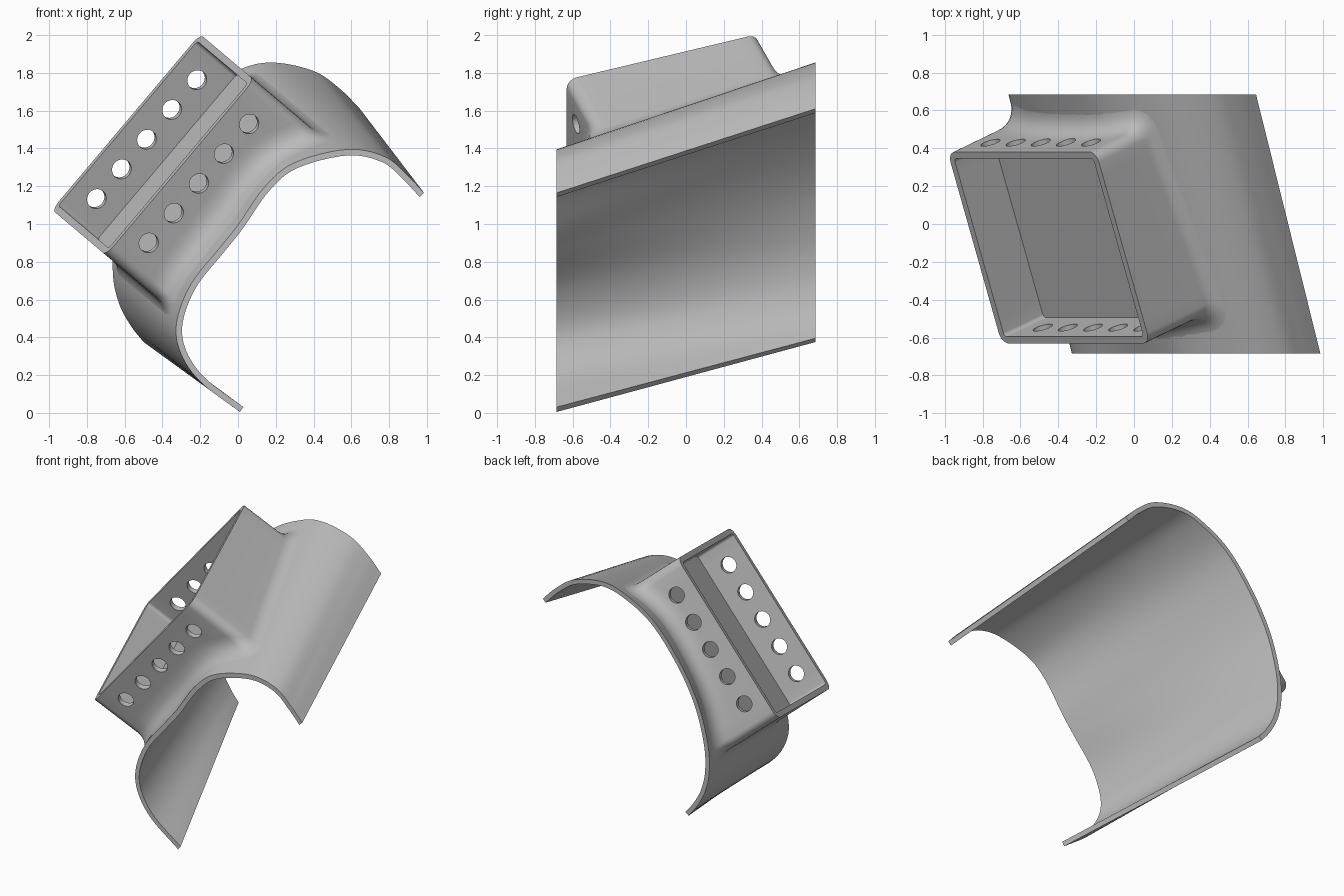
import bpy, bmesh, math
from mathutils import Vector
from mathutils.bvhtree import BVHTree

if "Cube" in bpy.data.objects:
    bpy.data.objects.remove(bpy.data.objects["Cube"])

grey = bpy.data.materials.new("plain_grey")
grey.use_nodes = True
grey.diffuse_color = (0.5, 0.5, 0.5, 1)
grey.node_tree.nodes["Principled BSDF"].inputs["Base Color"].default_value = (0.5, 0.5, 0.5, 1)


def make(name, bm):
    bmesh.ops.recalc_face_normals(bm, faces=bm.faces)
    mesh = bpy.data.meshes.new(name)
    bm.to_mesh(mesh)
    bm.free()
    mesh.materials.append(grey)
    obj = bpy.data.objects.new(name, mesh)
    bpy.context.collection.objects.link(obj)
    return obj


def smooth(obj, degrees):
    bpy.ops.object.select_all(action='DESELECT')
    bpy.context.view_layer.objects.active = obj
    obj.select_set(True)
    bpy.ops.object.shade_smooth_by_angle(angle=math.radians(degrees))


def spline(points, steps=6):
    """Smooth curve through the points."""
    p = [Vector(q) for q in points]
    p = [2 * p[0] - p[1]] + p + [2 * p[-1] - p[-2]]
    out = []
    for i in range(1, len(p) - 2):
        a, b, c, d = p[i - 1:i + 3]
        for k in range(steps):
            t = k / steps
            out.append(0.5 * (2 * b + (c - a) * t + (2 * a - 5 * b + 4 * c - d) * t * t
                              + (3 * b - a - 3 * c + d) * t ** 3))
    return out + [p[-2]]


def inset_curve(curve, thickness):
    """Parallel curve on the hollow side."""
    out = []
    for i, p in enumerate(curve):
        d = (curve[min(i + 1, len(curve) - 1)] - curve[max(i - 1, 0)]).normalized()
        out.append(p + Vector((d.y, -d.x)) * thickness)
    return out


def bridge(bm, loop_a, loop_b):
    n = len(loop_a)
    for i in range(n):
        j = (i + 1) % n
        bm.faces.new((loop_a[i], loop_a[j], loop_b[j], loop_b[i]))


# Curved saddle plate: front and back sections, lofted
front = spline([(.01, .005), (-.2, .165), (-.305, .32), (-.325, .48), (-.25, .68), (-.1, .87),
                (.0, .995), (.14, 1.195), (.3, 1.325), (.58, 1.395), (.78, 1.355),
                (.9, 1.255), (.985, 1.165)])
back = spline([(-.5, .375), (-.57, .465), (-.63, .58), (-.662, .73), (-.65, .93), (-.57, 1.2),
               (-.42, 1.46), (-.22, 1.69), (0, 1.815), (.18, 1.855), (.4, 1.81),
               (.54, 1.715), (.645, 1.61)])
DEPTH, ROWS, PLATE = 0.685, 16, 0.032


def section(f, b, t):
    return [Vector((p.x, DEPTH * (2 * t - 1), p.y)) for p in (q.lerp(r, t) for q, r in zip(f, b))]


front_in, back_in = inset_curve(front, PLATE), inset_curve(back, PLATE)
bm = bmesh.new()
loops, outer = [], []
for r in range(ROWS + 1):
    t = r / ROWS
    top = section(front, back, t)
    outer.append(top)
    loops.append([bm.verts.new(v) for v in top + section(front_in, back_in, t)[::-1]])
for a, b in zip(loops, loops[1:]):
    bridge(bm, a, b)
n = len(front)
for loop in (loops[0], loops[-1]):
    for i in range(n - 1):
        bm.faces.new((loop[i], loop[i + 1], loop[-2 - i], loop[-1 - i]))
saddle = make("saddle_plate", bm)
smooth(saddle, 35)

# Surface used to seat the box on the saddle
verts = [v for row in outer for v in row]
quads = [(r * n + i, r * n + i + 1, (r + 1) * n + i + 1, (r + 1) * n + i)
         for r in range(ROWS) for i in range(n - 1)]
surface = BVHTree.FromPolygons(verts, quads)

# Box frame: long axis U, short axis S, opening direction N
CENTRE = Vector((-.45, -.125, 1.42))
U = Vector((.645, 0, .764)).normalized()
S = Vector((-.29, 1.01, .235))
S = (S - U * S.dot(U)).normalized()
N = U.cross(S)
HALF_U, HALF_S, CORNER, WALL, FLOOR = .608, .54, .06, .038, .29


def place(a, b, depth):
    return CENTRE + U * a + S * b - N * depth


def seat(a, b):
    """Depth at which the saddle lies under a box position."""
    start = place(a, b, -.5)
    hit = surface.ray_cast(start, -N)[0] or surface.find_nearest(place(a, b, .4))[0]
    return (hit - start).dot(-N) - .5


# Rounded rectangle: centre of curvature plus outward direction
outline = []
corners = [(1, 1, 0), (-1, 1, 90), (-1, -1, 180), (1, -1, 270)]
for k, (sa, sb, start) in enumerate(corners):
    ca, cb = sa * (HALF_U - CORNER), sb * (HALF_S - CORNER)
    for j in range(7):
        ang = math.radians(start + 15 * j)
        outline.append((ca, cb, math.cos(ang), math.sin(ang)))
    na, nb = corners[(k + 1) % 4][:2]
    ea, eb = na * (HALF_U - CORNER), nb * (HALF_S - CORNER)
    for j in range(1, 14):
        t = j / 14
        outline.append((ca + (ea - ca) * t, cb + (eb - cb) * t, math.cos(ang), math.sin(ang)))


def ring(bm, radius, depth):
    return [bm.verts.new(place(a + x * radius, b + y * radius, depth)) for a, b, x, y in outline]


# Open box with a flared foot, closed inside the saddle thickness
bm = bmesh.new()
floor = ring(bm, CORNER - WALL, FLOOR)
rings = [floor, ring(bm, CORNER - WALL, 0), ring(bm, CORNER, 0)]
FILLET = 8
foot = [[] for _ in range(FILLET + 1)]
seal = [[] for _ in range(5)]
for a, b, x, y in outline:
    flare = .06 * x * x + .14 * y * y
    base = Vector((a + x * CORNER, b + y * CORNER))
    rim = base + Vector((x, y)) * flare
    d0, d1 = seat(*base), seat(*rim)
    p0, p1, p2 = place(*base, max(.05, d0 - flare)), place(*base, d0), place(*rim, d1 + .003)
    for k in range(FILLET + 1):
        t = k / FILLET
        foot[k].append(bm.verts.new(p0 * (1 - t) ** 2 + p1 * 2 * t * (1 - t) + p2 * t * t))
    for k in range(5):
        q = rim * (.97 - .21 * k)
        seal[k].append(bm.verts.new(place(*q, seat(*q) + .015)))
rings += foot + seal
for a, b in zip(rings, rings[1:]):
    bridge(bm, a, b)
bm.faces.new(floor)
bm.faces.new(seal[-1])
box = make("flared_box", bm)

# Five round holes through both long walls
bm = bmesh.new()
for k in range(-2, 3):
    made = bmesh.ops.create_cone(bm, cap_ends=True, segments=32, radius1=.053, radius2=.053, depth=1.8)
    for v in made["verts"]:
        v.co = place(k * .206 + v.co.x, v.co.z, .14 + v.co.y)
cutter = make("hole_cutter", bm)
cutter.hide_render = True
cut = box.modifiers.new("holes", 'BOOLEAN')
cut.operation, cut.solver, cut.object = 'DIFFERENCE', 'EXACT', cutter
bpy.context.view_layer.objects.active = box
bpy.ops.object.modifier_apply(modifier=cut.name)
bpy.data.objects.remove(cutter)
smooth(box, 35)
